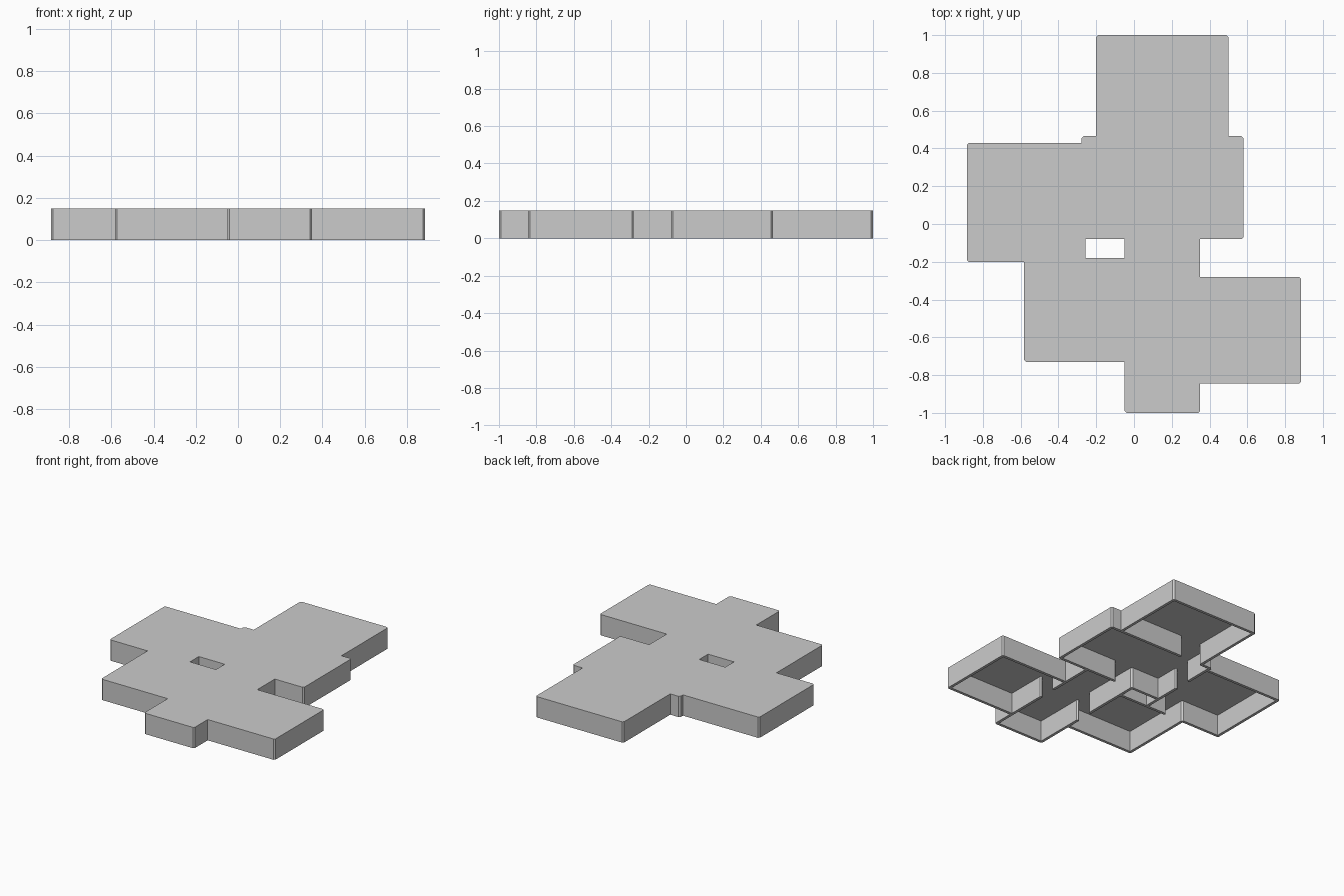
import bpy, bmesh

if "Cube" in bpy.data.objects:
    bpy.data.objects.remove(bpy.data.objects["Cube"])

H = 0.15      # wall height
T = 0.01      # half wall thickness

# rooms on wall centre lines: x0, x1, y0, y1
rooms = {
    "back": (-0.19, 0.49, 0.455, 0.99),
    "central": (-0.267, 0.57, -0.07, 0.455),
    "left": (-0.875, -0.267, -0.19, 0.42),
    "lower_left": (-0.572, -0.04, -0.19, -0.72),
    "corridor": (-0.04, 0.34, -0.99, -0.07),
    "right": (0.34, 0.875, -0.835, -0.29),
}

# walls running along x: y, then x spans (gaps are doorways)
x_walls = [
    (0.99, (-0.19, 0.49)),
    (0.455, (-0.267, -0.19), (-0.015, 0.57)),
    (0.42, (-0.875, -0.267)),
    (-0.07, (-0.267, -0.04), (0.11, 0.57)),
    (-0.19, (-0.875, -0.572), (-0.42, -0.04)),
    (-0.29, (0.34, 0.875)),
    (-0.72, (-0.572, -0.04)),
    (-0.835, (0.34, 0.875)),
    (-0.99, (-0.04, 0.34)),
]
# walls running along y: x, then y spans
y_walls = [
    (-0.875, (-0.19, 0.42)),
    (-0.572, (-0.72, -0.19)),
    (-0.267, (-0.19, 0.11), (0.24, 0.455)),
    (-0.19, (0.455, 0.99)),
    (-0.04, (-0.99, -0.62), (-0.49, -0.07)),
    (0.34, (-0.99, -0.54), (-0.41, -0.07)),
    (0.49, (0.455, 0.99)),
    (0.57, (-0.07, 0.455)),
    (0.875, (-0.835, -0.29)),
]


def finish(bm, name):
    bmesh.ops.recalc_face_normals(bm, faces=bm.faces)
    me = bpy.data.meshes.new(name)
    bm.to_mesh(me)
    bm.free()
    bpy.context.collection.objects.link(bpy.data.objects.new(name, me))


def add_wall(bm, c, a, b, along_x):
    # pointed ends make chamfered corners where two walls meet
    plan = [(a - T, 0), (a, -T), (b, -T), (b + T, 0), (b, T), (a, T)]
    pts = [(u, c + v) if along_x else (c + v, u) for u, v in plan]
    face = bm.faces.new([bm.verts.new((x, y, 0)) for x, y in pts])
    ext = bmesh.ops.extrude_face_region(bm, geom=[face], use_keep_orig=True)
    for v in ext["geom"]:
        if isinstance(v, bmesh.types.BMVert):
            v.co.z = H


# walls
for name, walls, along_x in (("cross_walls", x_walls, True), ("side_walls", y_walls, False)):
    bm = bmesh.new()
    for c, *spans in walls:
        for a, b in spans:
            add_wall(bm, c, a, b, along_x)
    finish(bm, name)

# roof sheet: one flat panel over each room
bm = bmesh.new()
for x0, x1, y0, y1 in rooms.values():
    y0, y1 = min(y0, y1), max(y0, y1)
    bm.faces.new([bm.verts.new((x, y, H)) for x, y in
                  ((x0, y0), (x1, y0), (x1, y1), (x0, y1))])
finish(bm, "roof")
